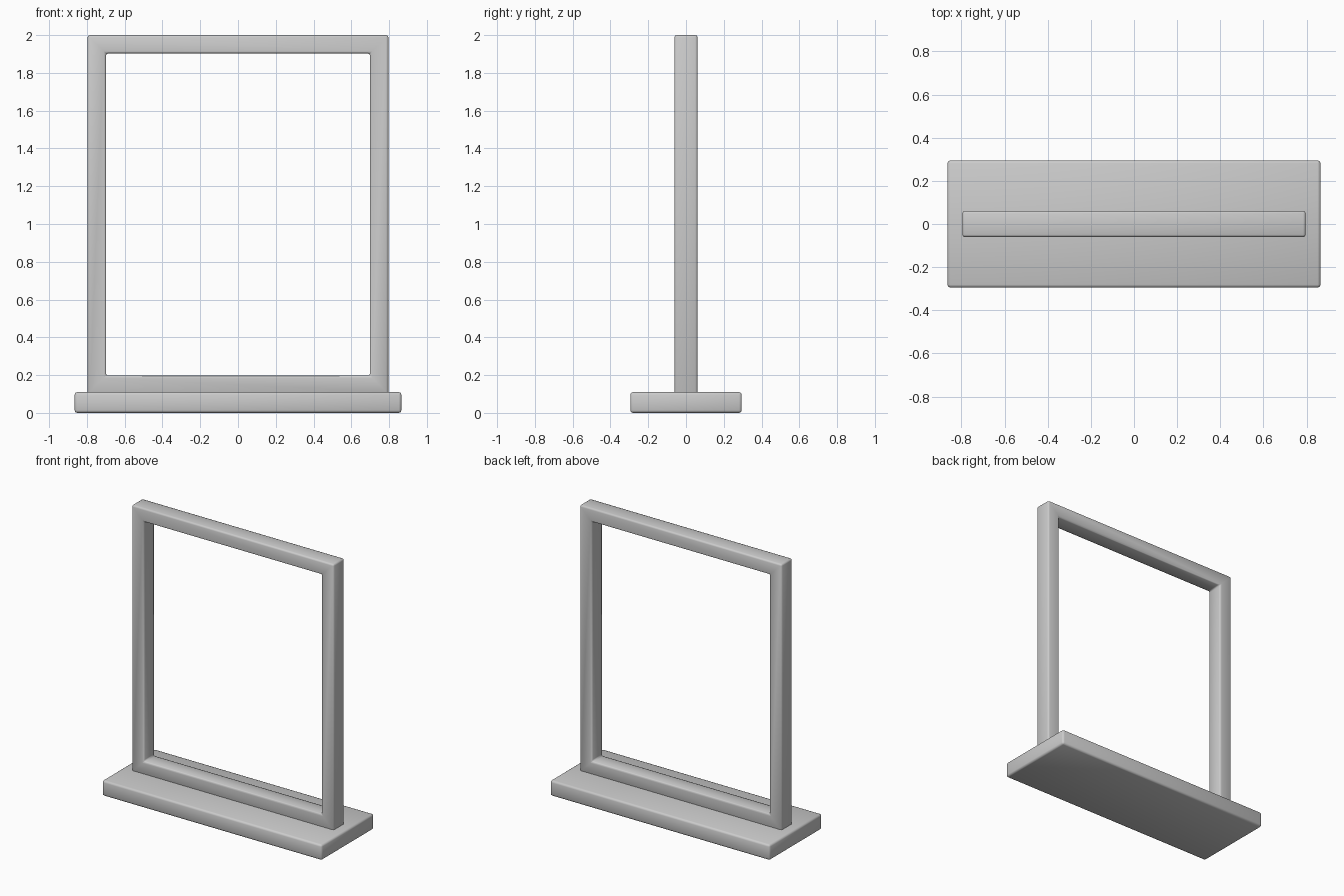
import bpy, bmesh

if "Cube" in bpy.data.objects:
    bpy.data.objects.remove(bpy.data.objects["Cube"])

def finish(name, bm, width):
    """Turn a bmesh into an object with softened edges and smooth shading."""
    bmesh.ops.recalc_face_normals(bm, faces=bm.faces)
    mesh = bpy.data.meshes.new(name)
    bm.to_mesh(mesh)
    bm.free()
    mesh.polygons.foreach_set("use_smooth", [True] * len(mesh.polygons))
    obj = bpy.data.objects.new(name, mesh)
    bpy.context.collection.objects.link(obj)
    bevel = obj.modifiers.new("soft_edges", 'BEVEL')
    bevel.width = width
    bevel.segments = 2
    bevel.limit_method = 'ANGLE'
    return obj

# Base slab
bm = bmesh.new()
bmesh.ops.create_cube(bm, size=1)
for v in bm.verts:
    v.co.x *= 1.73
    v.co.y *= 0.59
    v.co.z = (v.co.z + 0.5) * 0.11
finish("base", bm, 0.014)

# Upright frame: rectangular section mitred round four corners
HALF_W, HALF_D, BOTTOM, TOP, BAR = 0.796, 0.061, 0.10, 2.0, 0.097
mid, half_h = (TOP + BOTTOM) / 2, (TOP - BOTTOM) / 2
section = [(0, -HALF_D), (0, HALF_D), (BAR, HALF_D), (BAR, -HALF_D)]
bm = bmesh.new()
rings = [[bm.verts.new((sx * (HALF_W - inset), y, mid + sz * (half_h - inset)))
          for inset, y in section]
         for sx, sz in ((-1, -1), (1, -1), (1, 1), (-1, 1))]
for i in range(4):
    a, b = rings[i], rings[(i + 1) % 4]
    for j in range(4):
        k = (j + 1) % 4
        bm.faces.new((a[j], a[k], b[k], b[j]))
finish("window_frame", bm, 0.012)
